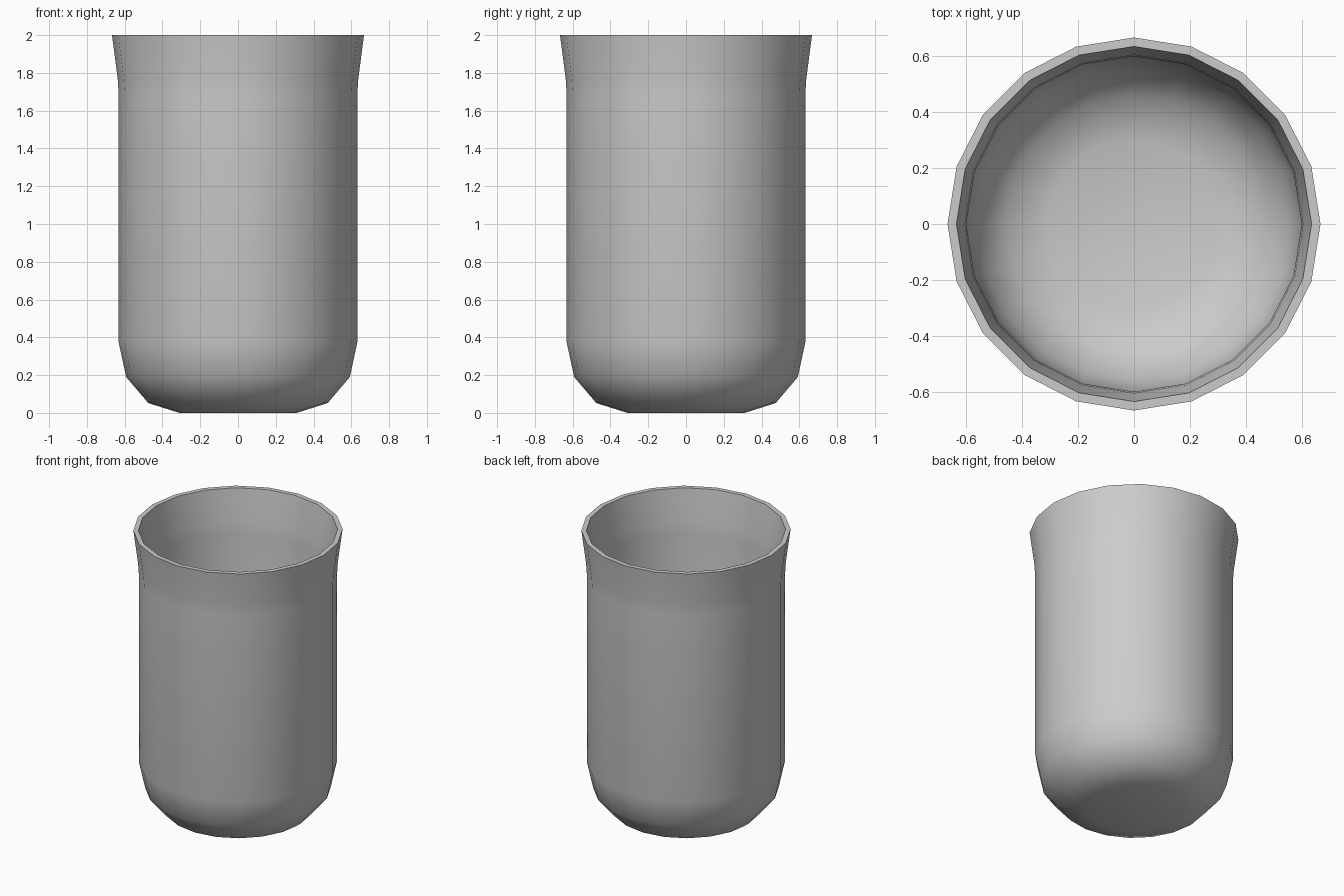
import bpy, bmesh, math

if "Cube" in bpy.data.objects:
    bpy.data.objects.remove(bpy.data.objects["Cube"])

SIDES = 20
# (radius, height) of the outer wall, base to rim
outer = [(0.31, 0.0), (0.475, 0.052), (0.592, 0.19), (0.632, 0.375),
         (0.632, 1.69), (0.637, 1.77), (0.667, 2.0)]
# inner wall, rim to floor
inner = [(0.635, 2.0), (0.605, 1.77), (0.60, 1.69), (0.60, 0.378),
         (0.562, 0.203), (0.456, 0.079), (0.305, 0.032)]

bm = bmesh.new()


def ring(r, z):
    return [bm.verts.new((r * math.cos(2 * math.pi * i / SIDES),
                          r * math.sin(2 * math.pi * i / SIDES), z))
            for i in range(SIDES)]


# Lathe the closed wall profile
rings = [ring(r, z) for r, z in outer + inner]
for a, b in zip(rings, rings[1:]):
    for i in range(SIDES):
        j = (i + 1) % SIDES
        bm.faces.new((a[i], a[j], b[j], b[i]))

# Flat base and inner floor
bm.faces.new(rings[0][::-1])
bm.faces.new(rings[-1])
bmesh.ops.recalc_face_normals(bm, faces=bm.faces)

mesh = bpy.data.meshes.new("beaker")
bm.to_mesh(mesh)
bm.free()
beaker = bpy.data.objects.new("beaker", mesh)
bpy.context.collection.objects.link(beaker)

# Smooth walls, sharp rim
bpy.context.view_layer.objects.active = beaker
beaker.select_set(True)
bpy.ops.object.shade_smooth_by_angle(angle=math.radians(40))
